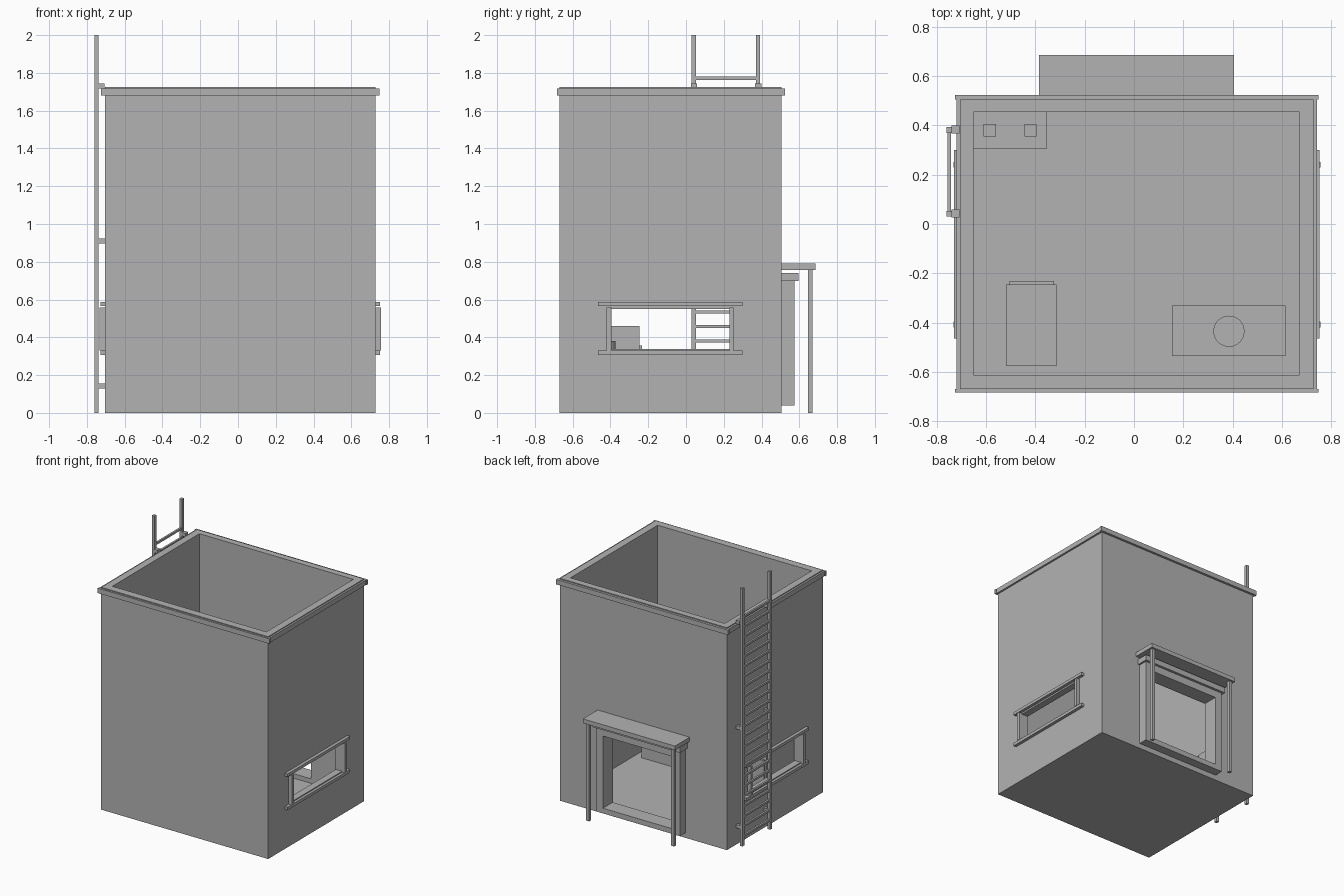
import bpy, bmesh
from mathutils import Vector

cube = bpy.data.objects.get("Cube")
if cube:
    bpy.data.objects.remove(cube, do_unlink=True)

grey = bpy.data.materials.new("plain_grey")
grey.use_nodes = True
grey.diffuse_color = (0.45, 0.45, 0.45, 1)
grey.node_tree.nodes["Principled BSDF"].inputs["Base Color"].default_value = grey.diffuse_color


def finish(name, bm):
    mesh = bpy.data.meshes.new(name)
    bm.to_mesh(mesh)
    bm.free()
    mesh.materials.append(grey)
    ob = bpy.data.objects.new(name, mesh)
    bpy.context.collection.objects.link(ob)
    return ob


def box(name, x, y, z):
    """Box from its (low, high) range on each axis."""
    bm = bmesh.new()
    bmesh.ops.create_cube(bm, size=1)
    for v in bm.verts:
        v.co = Vector([r[0] if c < 0 else r[1] for c, r in zip(v.co, (x, y, z))])
    return finish(name, bm)


def cut(target, cutter):
    mod = target.modifiers.new("opening", 'BOOLEAN')
    mod.operation = 'DIFFERENCE'
    mod.solver = 'EXACT'
    mod.object = cutter
    cutter.hide_render = True
    bpy.context.view_layer.objects.active = target
    bpy.ops.object.modifier_apply(modifier=mod.name)
    bpy.data.objects.remove(cutter, do_unlink=True)


# Main dimensions
LEFT, RIGHT, FRONT, BACK, TOP = -0.705, 0.728, -0.67, 0.505, 1.725
FLOOR = 0.045
IN_X, IN_Y = (-0.65, 0.672), (-0.612, 0.455)
WIN_Y, WIN_Z = (-0.395, 0.23), (0.33, 0.558)
DOOR_X, DOOR_Z = (-0.29, 0.31), (0.08, 0.64)

# Open-topped shell with windows in both sides and a doorway at the back
walls = box("walls", (LEFT, RIGHT), (FRONT, BACK), (0, TOP))
cut(walls, box("room_cutter", IN_X, IN_Y, (FLOOR, 2)))
cut(walls, box("window_cutter", (-1, 1), WIN_Y, WIN_Z))
cut(walls, box("door_cutter", DOOR_X, (0.4, 0.6), DOOR_Z))

# Coping band below the top edge
BAND = (1.68, 1.718)
box("front_coping", (LEFT - 0.02, RIGHT + 0.02), (FRONT - 0.014, FRONT), BAND)
box("back_coping", (LEFT - 0.02, RIGHT + 0.02), (BACK, BACK + 0.018), BAND)
box("right_coping", (LEFT - 0.014, LEFT), (FRONT, BACK), BAND)
box("left_coping", (RIGHT, RIGHT + 0.014), (FRONT, BACK), BAND)

# Window frames: long head and sill, jambs at the ends, thin sash tracks
for side, wall, s in (("right", LEFT, -1), ("left", RIGHT, 1)):
    def out(a, b):
        return sorted((wall + s * a, wall + s * b))
    for part, z in (("head", (0.565, 0.588)), ("sill", (0.307, 0.33))):
        box(f"{side}_window_{part}", out(-0.01, 0.024), (-0.465, 0.3), z)
    for part, y in (("front", (-0.42, -0.395)), ("back", (0.23, 0.252))):
        box(f"{side}_window_{part}_jamb", out(0, 0.028), y, (0.33, 0.558))
    for part, z in (("upper", (0.549, 0.558)), ("lower", (0.33, 0.338))):
        box(f"{side}_window_{part}_track", out(-0.05, 0.004), WIN_Y, z)

# Door frame
for side, x in (("right", (-0.35, DOOR_X[0])), ("left", (DOOR_X[1], 0.37))):
    box(f"{side}_door_jamb", x, (BACK, 0.575), (0.04, 0.7))
box("door_head", DOOR_X, (BACK, 0.575), (DOOR_Z[1], 0.7))
box("door_threshold", DOOR_X, (BACK, 0.575), (0.04, DOOR_Z[0]))
box("door_lintel", (-0.365, 0.385), (BACK, 0.595), (0.697, 0.74))

# Porch canopy on two posts
box("canopy", (-0.385, 0.405), (BACK, 0.685), (0.757, 0.79))
for side, x in (("right", -0.367), ("left", 0.363)):
    box(f"{side}_porch_post", (x, x + 0.025), (0.645, 0.67), (0, 0.757))

# Ladder: rails, rungs and wall brackets
RAIL_X = (-0.76, -0.738)
for side, y in (("front", 0.03), ("back", 0.37)):
    box(f"{side}_ladder_rail", RAIL_X, (y, y + 0.023), (0, 2))
    for i, z in enumerate((0.13, 0.897)):
        box(f"{side}_ladder_bracket_{i}", (-0.74, LEFT), (y, y + 0.023), (z, z + 0.025))
    box(f"{side}_ladder_top_bracket", (-0.74, -0.708), (y - 0.004, y + 0.029), (1.718, 1.745))
for i in range(23):
    z = 0.063 + 0.0773 * i
    box(f"ladder_rung_{i}", (-0.757, -0.742), (0.053, 0.37), (z, z + 0.016))

# Cabinet with a front panel
box("cabinet", (-0.52, -0.315), (-0.575, -0.245), (FLOOR, 0.46))
box("cabinet_panel", (-0.505, -0.325), (-0.245, -0.232), (FLOOR + 0.02, 0.358))

# Low table with a round pot
box("table", (0.155, 0.615), (-0.535, -0.33), (FLOOR, 0.31))
bm = bmesh.new()
bmesh.ops.create_cone(bm, cap_ends=True, segments=32, radius1=0.063, radius2=0.063, depth=0.07)
bmesh.ops.translate(bm, verts=bm.verts, vec=(0.385, -0.435, 0.345))
pot = finish("pot", bm)
bpy.ops.object.select_all(action='DESELECT')
pot.select_set(True)
bpy.context.view_layer.objects.active = pot
bpy.ops.object.shade_smooth_by_angle()

# Corner counter with two small blocks
box("counter", (-0.65, -0.355), (0.305, 0.455), (FLOOR, 0.3))
for i, x in enumerate((-0.61, -0.445)):
    box(f"counter_block_{i}", (x, x + 0.05), (0.355, 0.405), (0.3, 0.33))
